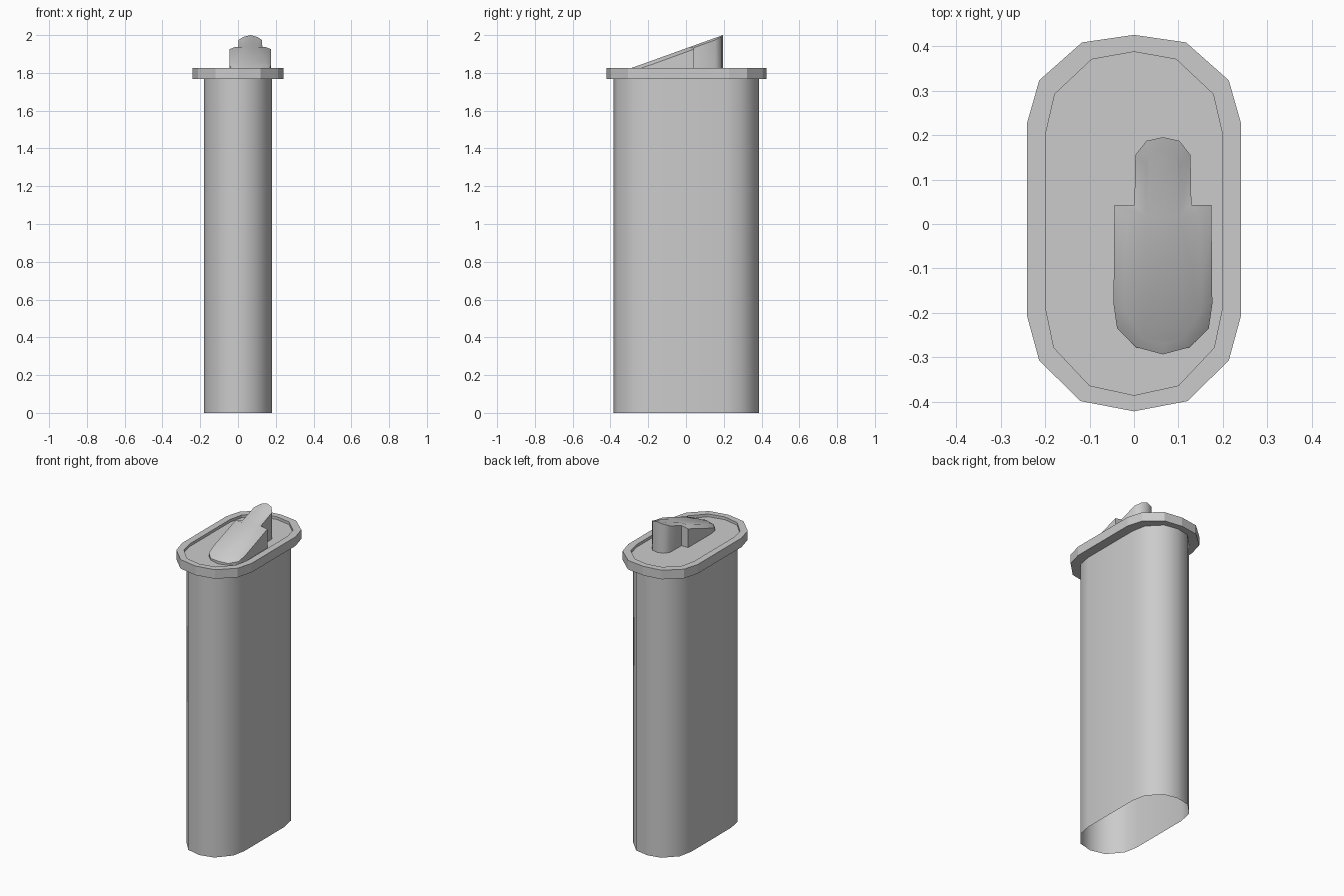
import bpy, bmesh, math

cube = bpy.data.objects.get("Cube")
if cube:
    bpy.data.objects.remove(cube, do_unlink=True)

grey = bpy.data.materials.new("plain_grey")
grey.use_nodes = True
colour = (0.6, 0.6, 0.6, 1)
grey.diffuse_color = colour
grey.node_tree.nodes["Principled BSDF"].inputs["Base Color"].default_value = colour


def mirror(half):
    """Close a +x half outline, running back to front, into a full loop."""
    return half + [(-x, y) for x, y in half[-2:0:-1]]


def loft(name, rings, cap_start, cap_end, angle):
    """Skin a stack of equal-length rings of 3D points."""
    bm = bmesh.new()
    loops = [[bm.verts.new(p) for p in ring] for ring in rings]
    for a, b in zip(loops, loops[1:]):
        for i in range(len(a)):
            j = (i + 1) % len(a)
            bm.faces.new((a[i], a[j], b[j], b[i]))
    if cap_start:
        bm.faces.new(loops[0])
    if cap_end:
        bm.faces.new(loops[-1])
    bmesh.ops.recalc_face_normals(bm, faces=bm.faces)
    mesh = bpy.data.meshes.new(name)
    bm.to_mesh(mesh)
    bm.free()
    mesh.materials.append(grey)
    obj = bpy.data.objects.new(name, mesh)
    bpy.context.collection.objects.link(obj)
    bpy.ops.object.select_all(action='DESELECT')
    obj.select_set(True)
    bpy.context.view_layer.objects.active = obj
    bpy.ops.object.shade_smooth_by_angle(angle=math.radians(angle))
    return obj


def level(outline, z, sx=1):
    return [(x * sx, y, z) for x, y in outline]


outer = mirror([(0, .425), (.117, .408), (.213, .323), (.24, .228),
                (.24, -.208), (.213, -.307), (.12, -.398), (0, -.421)])
inner = mirror([(0, .387), (.095, .37), (.178, .292), (.198, .205),
                (.198, -.192), (.18, -.278), (.1, -.363), (0, -.385)])

# Open-bottomed body with rounded ends
body_bottom, lid_top, recess = 1.768, 1.825, 1.808
loft("body", [level(inner, 0, .91), level(inner, body_bottom, .91)], False, False, 50)

# Faceted lid with a shallow recess
loft("lid", [level(outer, body_bottom), level(outer, lid_top),
             level(inner, lid_top), level(inner, recess)], True, True, 15)

# Sloping spout cover, narrow at the back, with a softened upper edge
edge = mirror([(0, .195), (.037, .187), (.062, .155), (.064, .043), (.109, .043),
               (.111, -.18), (.103, -.235), (.06, -.277), (0, -.293)])
crown = mirror([(0, .165), (.03, .155), (.036, .13), (.038, .018), (.083, .018),
                (.084, -.2), (.078, -.225), (.045, -.258), (0, -.27)])
centre = .065


def slope(y):
    return 2.0 + .36 * (y - .195)


base_ring = [(x + centre, y, recess) for x, y in edge]
edge_ring = [(x + centre, y, slope(y) - .18 * abs(x)) for x, y in edge]
crown_ring = [(x + centre, y, slope(y)) for x, y in crown]
loft("spout_cover", [base_ring, edge_ring, crown_ring], True, True, 50)
